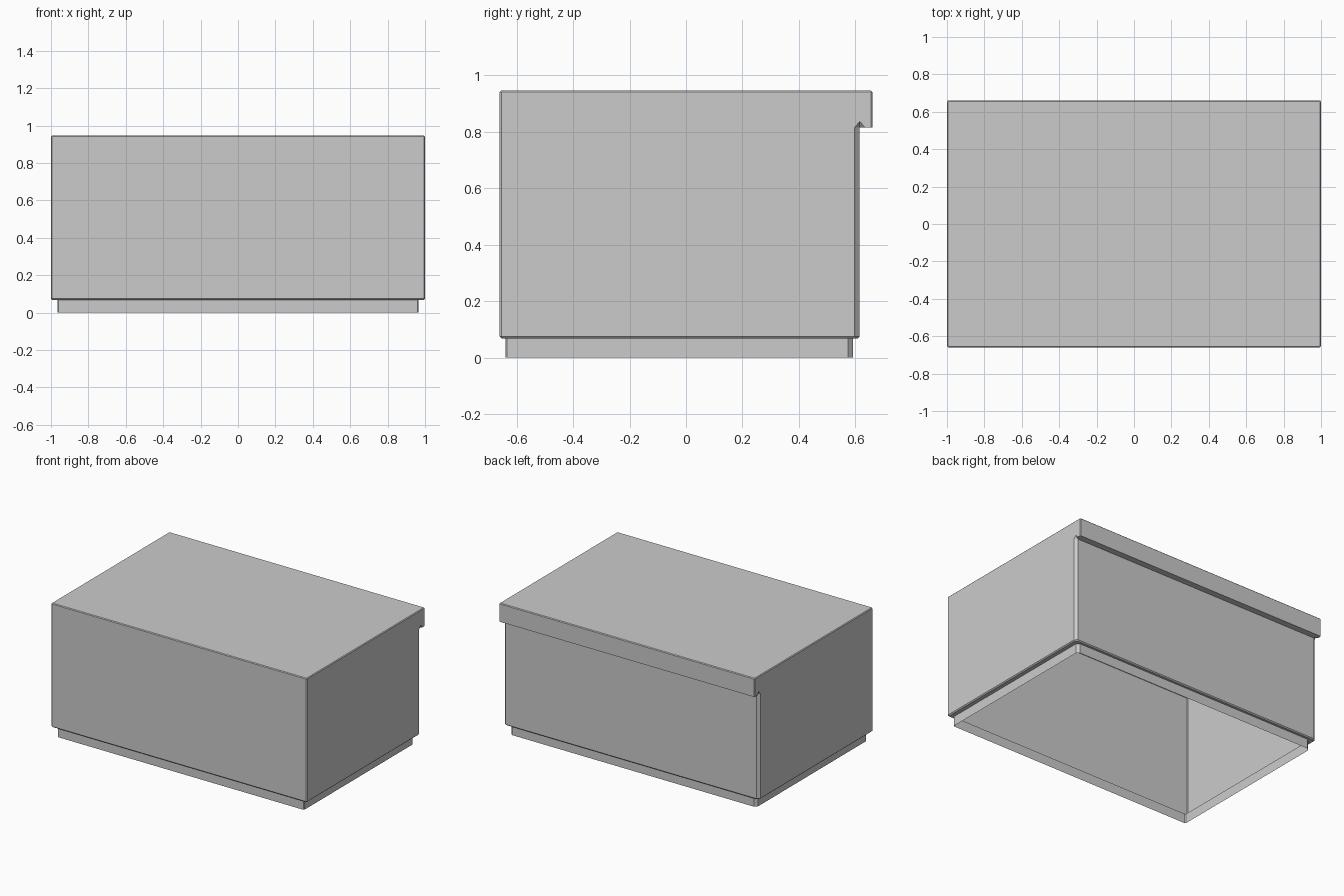
import bpy, bmesh

if "Cube" in bpy.data.objects:
    bpy.data.objects.remove(bpy.data.objects["Cube"])

bm = bmesh.new()
cache = {}


def vert(co):
    key = tuple(round(c, 4) for c in co)
    if key not in cache:
        cache[key] = bm.verts.new(key)
    return cache[key]


def mirrored(half):
    # half runs along +x from front to back; mirror it to close the ring
    return [vert(p) for p in half + [(-x, y, z) for x, y, z in reversed(half)]]


def body_ring(x, front, back, z, chamfer=0.018, edge=0.006):
    # small front corner bevel, wider chamfer at the back corner
    b = (x - chamfer, back, z)
    return mirrored([(x - edge, front, z), (x, front + edge, z),
                     (x, back - chamfer, z), b, b, b, b])


def lip_ring(z, notch=0.0, inset=0.0, edge=0.004):
    # overhanging back lip; notch lifts the fold at its lower end
    x, y = 1 - inset, 0.66 - inset
    return mirrored([(x - 0.006, -y, z), (x, -y + 0.006, z),
                     (x, 0.597, z), (x, 0.615, z + notch), (x, 0.635, z),
                     (x, y - edge, z), (x - edge, y, z)])


def loft(a, b):
    n = len(a)
    for i in range(n):
        j = (i + 1) % n
        face = list(dict.fromkeys((a[i], a[j], b[j], b[i])))
        if len(face) > 2:
            bm.faces.new(face)


# Open-bottomed shell: skirt, body, back lip, top
rings = [
    body_ring(0.965, -0.64, 0.592, 0.0),
    body_ring(0.965, -0.64, 0.592, 0.068),
    body_ring(0.993, -0.653, 0.608, 0.068),
    body_ring(1.0, -0.66, 0.615, 0.075),
    body_ring(1.0, -0.66, 0.615, 0.815),
    lip_ring(0.815, notch=0.022),
    lip_ring(0.941),
    lip_ring(0.946, inset=0.005),
]
for lower, upper in zip(rings, rings[1:]):
    loft(lower, upper)
bm.faces.new(list(dict.fromkeys(rings[-1])))

mesh = bpy.data.meshes.new("box_shell")
bm.to_mesh(mesh)
bm.free()
obj = bpy.data.objects.new("box_shell", mesh)
bpy.context.collection.objects.link(obj)
